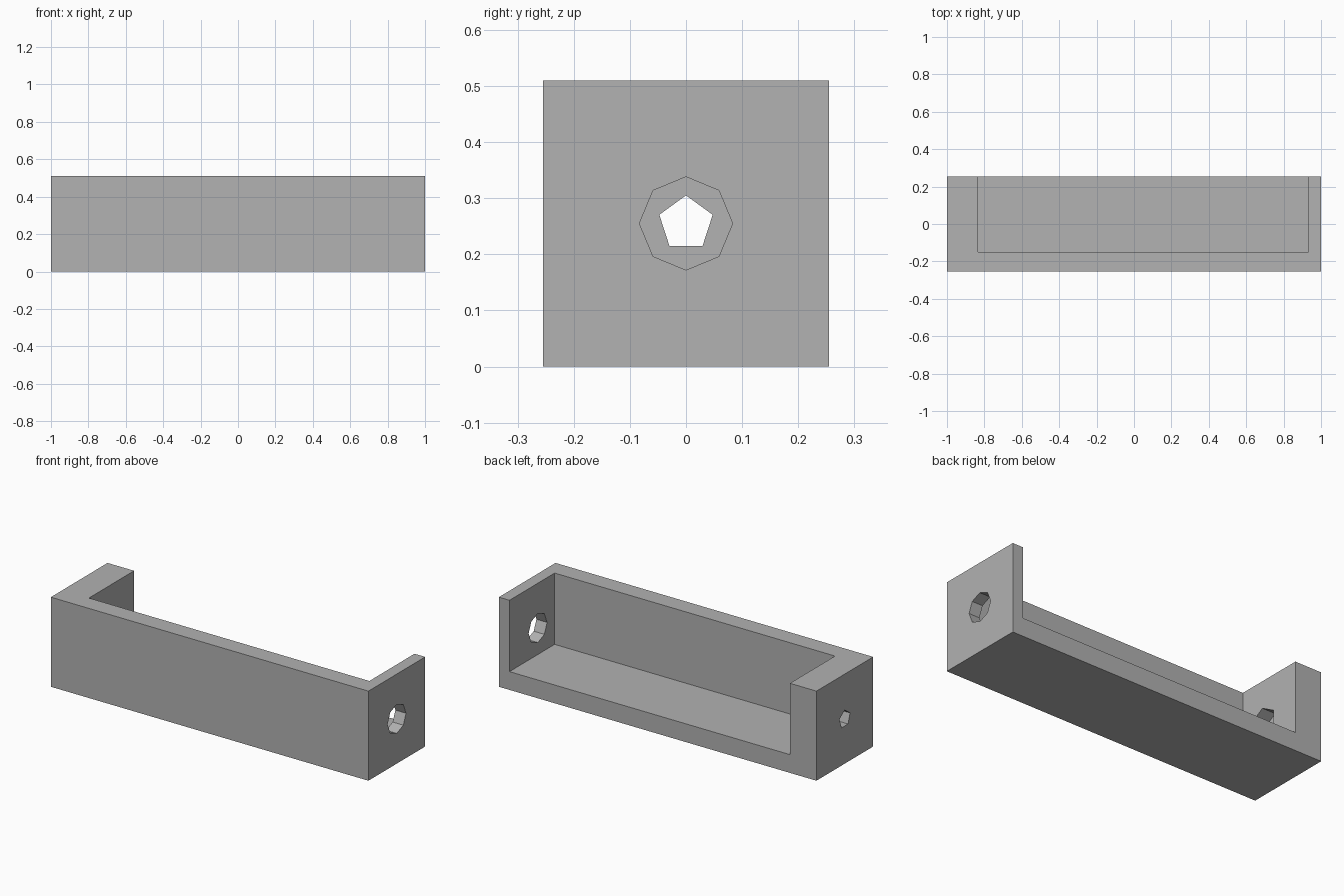
import bpy
import bmesh
from math import sin, cos, tau

if "Cube" in bpy.data.objects:
    bpy.data.objects.remove(bpy.data.objects["Cube"], do_unlink=True)

HALF_LENGTH, DEPTH = 1.0, 0.51
FLOOR = 0.104            # floor and front wall thickness
INNER_LEFT, INNER_RIGHT = -0.833, 0.933
AXIS_Z = DEPTH / 2

grey = bpy.data.materials.new("plain grey")
grey.use_nodes = True
colour = (0.445, 0.445, 0.445, 1)
grey.diffuse_color = colour
grey.node_tree.nodes["Principled BSDF"].inputs["Base Color"].default_value = colour


def prism(name, profile, x0, x1):
    """Extrude a (y, z) outline along x."""
    bm = bmesh.new()
    face = bm.faces.new([bm.verts.new((x0, y, z)) for y, z in profile])
    out = bmesh.ops.extrude_face_region(bm, geom=[face])
    moved = [v for v in out["geom"] if isinstance(v, bmesh.types.BMVert)]
    bmesh.ops.translate(bm, verts=moved, vec=(x1 - x0, 0, 0))
    bmesh.ops.recalc_face_normals(bm, faces=bm.faces)
    mesh = bpy.data.meshes.new(name)
    bm.to_mesh(mesh)
    bm.free()
    mesh.materials.append(grey)
    obj = bpy.data.objects.new(name, mesh)
    bpy.context.collection.objects.link(obj)
    return obj


def rectangle(y0, y1, z0, z1):
    return [(y0, z0), (y1, z0), (y1, z1), (y0, z1)]


def polygon(sides, radius):
    """Regular outline with one corner pointing up."""
    return [(radius * sin(tau * i / sides), AXIS_Z + radius * cos(tau * i / sides))
            for i in range(sides)]


def cut(target, cutter):
    mod = target.modifiers.new(cutter.name, "BOOLEAN")
    mod.operation = "DIFFERENCE"
    mod.solver = "EXACT"
    mod.object = cutter
    bpy.context.view_layer.objects.active = target
    bpy.ops.object.modifier_apply(modifier=mod.name)
    bpy.data.objects.remove(cutter, do_unlink=True)


# Solid block
half = DEPTH / 2
bracket = prism("bracket", rectangle(-half, half, 0, DEPTH), -HALF_LENGTH, HALF_LENGTH)

# Channel open at the top and back
cut(bracket, prism("channel_cutter", rectangle(FLOOR - half, 1, FLOOR, 1),
                   INNER_LEFT, INNER_RIGHT))

# Shaft hole in the thin end, screw hole and nut recess in the thick end
cut(bracket, prism("shaft_hole_cutter", polygon(8, 0.083), 0.8, 1.1))
cut(bracket, prism("screw_hole_cutter", polygon(5, 0.05), -1.1, -0.7))
cut(bracket, prism("nut_recess_cutter", polygon(6, 0.1), INNER_LEFT - 0.083, -0.7))
